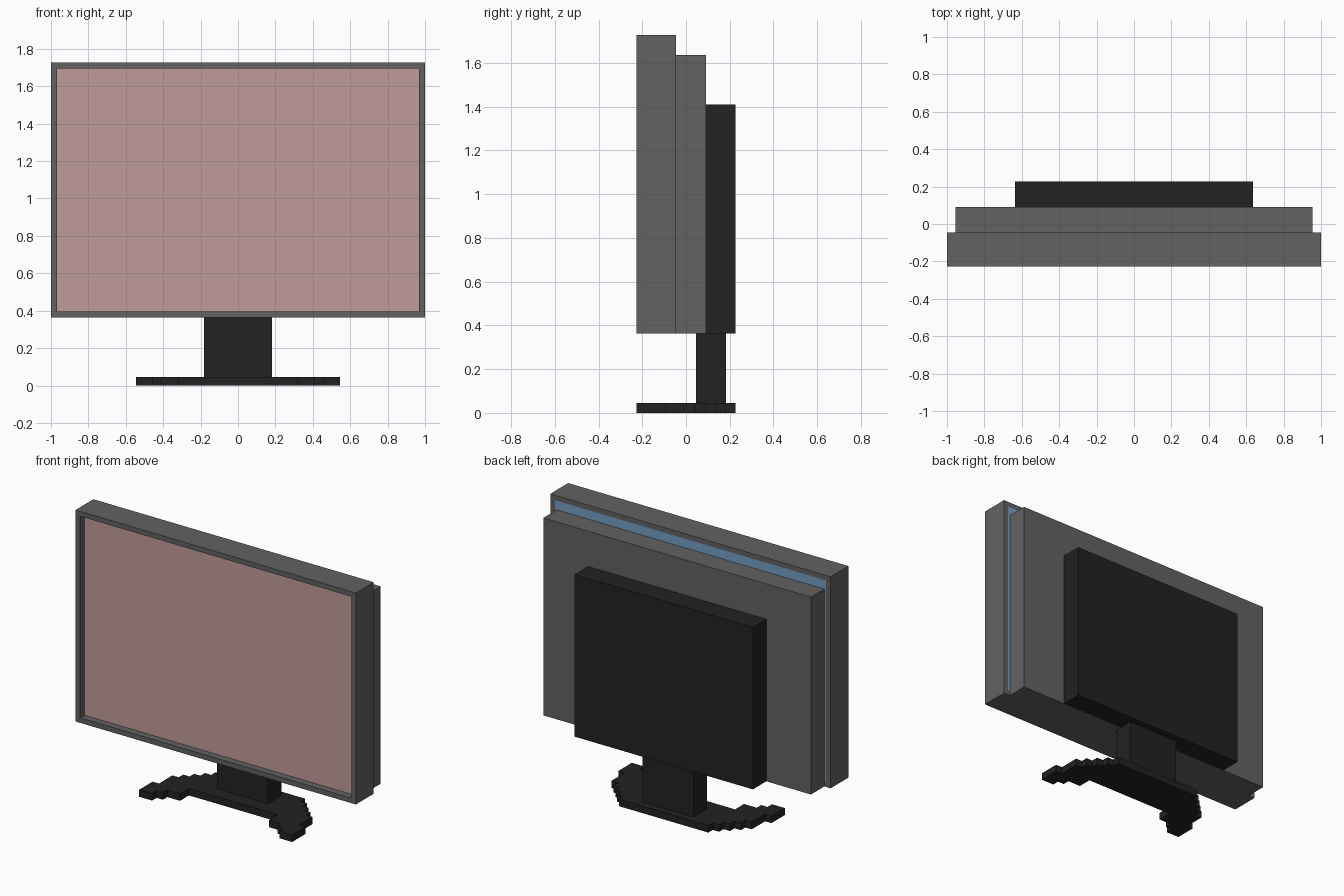
import bpy, bmesh
from mathutils import Vector

cube = bpy.data.objects.get("Cube")
if cube:
    bpy.data.objects.remove(cube, do_unlink=True)

U = 2 / 44  # block unit: the monitor is 44 blocks wide


def linear(c):
    c /= 255
    return c / 12.92 if c <= 0.04045 else ((c + 0.055) / 1.055) ** 2.4


def material(name, r, g, b):
    m = bpy.data.materials.new(name)
    m.use_nodes = True
    col = (linear(r), linear(g), linear(b), 1)
    m.diffuse_color = col
    m.node_tree.nodes["Principled BSDF"].inputs["Base Color"].default_value = col
    return m


GREY = material("casing_grey", 98, 98, 98)
BLACK = material("stand_black", 34, 34, 34)
PINK = material("screen_pink", 192, 156, 153)
BLUE = material("vent_blue", 117, 158, 195)


def finish(name, bm, *mats):
    bmesh.ops.recalc_face_normals(bm, faces=bm.faces)
    me = bpy.data.meshes.new(name)
    bm.to_mesh(me)
    bm.free()
    for m in mats:
        me.materials.append(m)
    ob = bpy.data.objects.new(name, me)
    bpy.context.collection.objects.link(ob)
    return ob


def box_mesh(half_x, y0, y1, z0, z1):
    """Box centred on x, sized in block units."""
    bm = bmesh.new()
    bmesh.ops.create_cube(bm, size=1)
    for v in bm.verts:
        v.co = Vector((v.co.x * 2 * half_x,
                       y0 + (v.co.y + 0.5) * (y1 - y0),
                       z0 + (v.co.z + 0.5) * (z1 - z0))) * U
    bm.normal_update()
    return bm


# Front casing: recessed screen in front, flush blue panel behind
bm = box_mesh(22, -5, -1, 8, 38)
front = min(bm.faces, key=lambda f: f.normal.y)
back = max(bm.faces, key=lambda f: f.normal.y)
bmesh.ops.inset_individual(bm, faces=[front, back], thickness=U)
back.material_index = 2
ext = bmesh.ops.extrude_discrete_faces(bm, faces=[front])
screen = ext["faces"][0]
screen.material_index = 1
bmesh.ops.translate(bm, verts=screen.verts, vec=(0, U, 0))
for f in bm.faces:  # recess walls stay grey
    if f not in (screen, back):
        f.material_index = 0
finish("screen_casing", bm, GREY, PINK, BLUE)

# Rear casing, back box and neck
finish("rear_casing", box_mesh(21, -1, 2, 8, 36), GREY)
finish("back_box", box_mesh(14, 2, 5, 8, 31), BLACK)
finish("neck", box_mesh(4, 1, 4, 1, 8), BLACK)

# Stepped crescent foot: half outline from the back edge to the front, mirrored
half = [(7, 5), (7, 4), (8, 4), (8, 3), (9, 3), (9, 2), (10, 2), (10, 1),
        (11, 1), (11, -2), (12, -2), (12, -5), (10, -5), (10, -4),
        (9, -4), (9, -3), (7, -3), (7, -1)]
outline = half + [(-x, y) for x, y in reversed(half)]
bm = bmesh.new()
bottom = bm.faces.new([bm.verts.new((x * U, y * U, 0)) for x, y in outline])
top = bmesh.ops.extrude_face_region(bm, geom=[bottom], use_keep_orig=True)
bmesh.ops.translate(bm, vec=(0, 0, U),
                    verts=[g for g in top["geom"] if isinstance(g, bmesh.types.BMVert)])
finish("foot", bm, BLACK)
